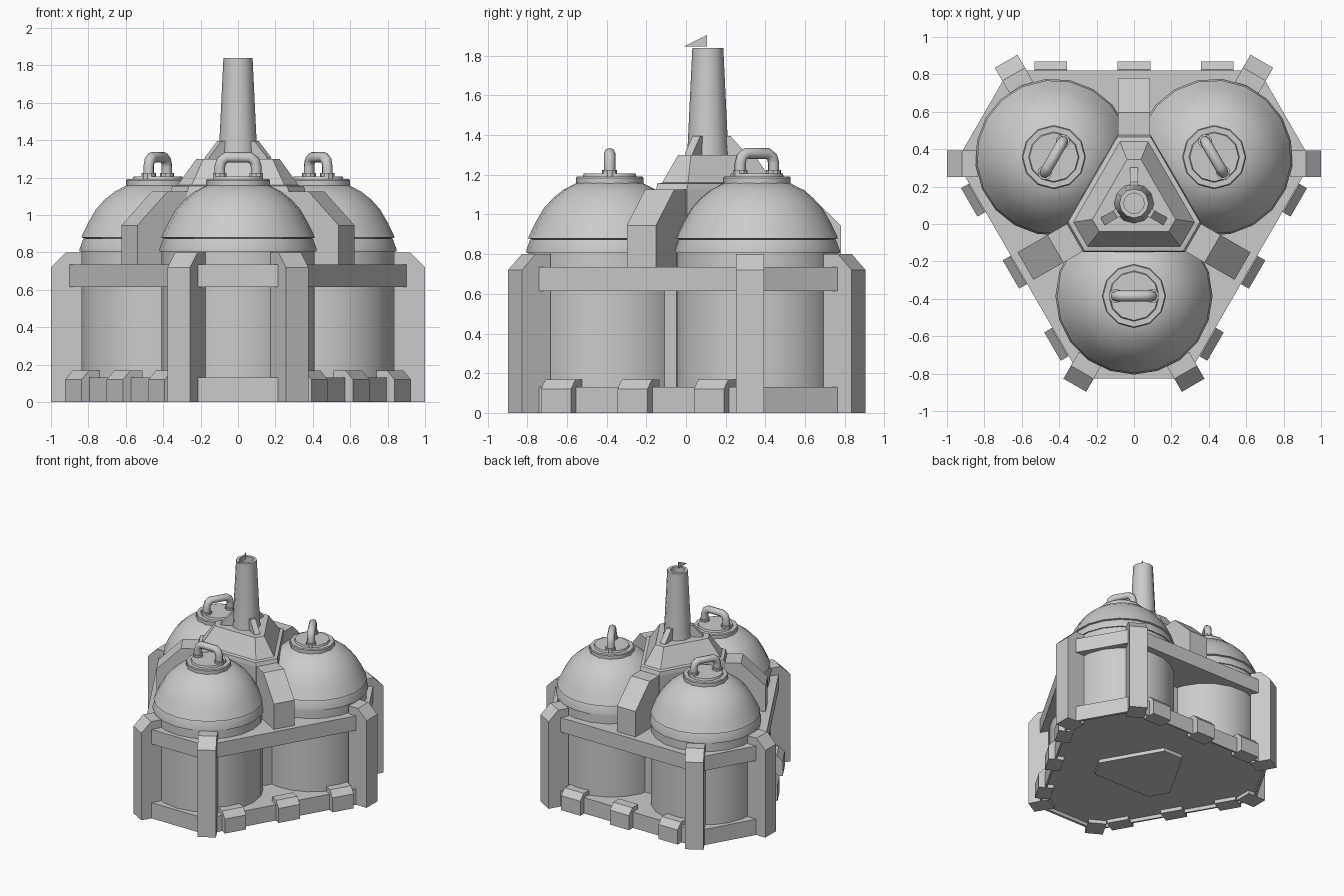
import bpy, bmesh
from math import cos, sin, pi, radians
from mathutils import Vector, Matrix

if "Cube" in bpy.data.objects:
    bpy.data.objects.remove(bpy.data.objects["Cube"])

CY = 0.11  # centre of the three-fold symmetry
TANKS = (-90, 30, 150)
GAPS = (90, 210, 330)


def frame(deg):
    """Local x = outward, y = tangent, about the symmetry axis."""
    return Matrix.Translation((0, CY, 0)) @ Matrix.Rotation(radians(deg), 4, 'Z')


def make(name, verts, faces, mat=Matrix(), smooth=False):
    bm = bmesh.new()
    vs = [bm.verts.new(mat @ Vector(v)) for v in verts]
    for f in faces:
        bm.faces.new([vs[i] for i in f])
    bmesh.ops.recalc_face_normals(bm, faces=bm.faces)
    me = bpy.data.meshes.new(name)
    bm.to_mesh(me)
    bm.free()
    ob = bpy.data.objects.new(name, me)
    bpy.context.collection.objects.link(ob)
    if smooth:
        smooth_object(ob)
    return ob


def smooth_object(ob):
    bpy.ops.object.select_all(action='DESELECT')
    ob.select_set(True)
    bpy.context.view_layer.objects.active = ob
    bpy.ops.object.shade_smooth_by_angle(angle=radians(32))


def loft(name, rings, mat=Matrix(), smooth=False):
    """Stack of equal-count rings, closed with a cap at both ends."""
    n = len(rings[0])
    verts = [v for r in rings for v in r]
    faces = [tuple(range(n)), tuple(range(len(verts) - n, len(verts)))]
    for k in range(len(rings) - 1):
        for i in range(n):
            j = (i + 1) % n
            faces.append((k * n + i, k * n + j, (k + 1) * n + j, (k + 1) * n + i))
    return make(name, verts, faces, mat, smooth)


def lathe(name, profile, sides, mat=Matrix()):
    rings = [[(r * cos(2 * pi * i / sides), r * sin(2 * pi * i / sides), z)
              for i in range(sides)] for r, z in profile]
    return loft(name, rings, mat, True)


def bracket(name, profile, width, deg, t=0):
    """Radial (r, z) profile extruded along the tangent."""
    return loft(name, [[(r, t + s * width / 2, z) for r, z in profile] for s in (-1, 1)],
                frame(deg))


def tri_ring(long_d, short_d, z):
    """Triangle with cut corners: long sides at long_d face GAPS, short sides face TANKS."""
    pts = []
    half = (long_d - short_d * 0.5) / 0.866
    for a in TANKS:
        m = frame(a)
        pts += [tuple(m @ Vector((short_d, s * half, z))) for s in (-1, 1)]
    return pts


# Base with a recessed underside, and upper frame plate
loft("base_plate", [tri_ring(0.695, 0.915, 0.03), tri_ring(0.695, 0.915, 0),
                    tri_ring(0.71, 0.935, 0), tri_ring(0.71, 0.935, 0.13)])
loft("upper_frame_plate", [tri_ring(0.71, 0.935, z) for z in (0.615, 0.735)])

# Tanks with collar, dome, lid and handle
body = [(0.41, 0.1), (0.41, 0.805), (0.42, 0.805), (0.42, 0.82), (0.40, 0.875)]
dome = [(0.39, 0.875), (0.412, 0.88), (0.375, 0.957), (0.333, 1.03),
        (0.285, 1.083), (0.232, 1.125), (0.17, 1.157), (0.12, 1.165)]
lid = [(0.17, 1.14), (0.17, 1.185), (0.165, 1.192), (0.135, 1.192), (0.13, 1.207)]
for a in TANKS:
    m = frame(a) @ Matrix.Translation((0.495, 0, 0))
    lathe("tank_body", body, 20, m)
    lathe("tank_dome", dome, 20, m)
    lathe("tank_lid", lid, 12, m)
    cu = bpy.data.curves.new("tank_handle", 'CURVE')
    cu.dimensions = '3D'
    cu.bevel_depth, cu.bevel_resolution = 0.029, 2
    path = [(-0.097, 1.19), (-0.097, 1.26), (-0.088, 1.29), (-0.062, 1.308)]
    path += [(-y, z) for y, z in reversed(path)]
    sp = cu.splines.new('POLY')
    sp.points.add(len(path) - 1)
    for p, (y, z) in zip(sp.points, path):
        p.co = (0, y, z, 1)
    sp.use_smooth = True
    handle = bpy.data.objects.new("tank_handle", cu)
    handle.matrix_world = m
    bpy.context.collection.objects.link(handle)
    for s in (-1, 1):
        lathe("handle_socket", [(0.038, 1.19), (0.038, 1.225)], 10,
              m @ Matrix.Translation((0, s * 0.097, 0)))

# Corner posts, buttresses, base clips and chimney fins
post = [(0.835, 0), (1.0, 0), (1.0, 0.72), (0.92, 0.80), (0.835, 0.80)]
buttress = [(0.15, 0.7), (0.67, 0.7), (0.67, 0.945), (0.485, 1.125), (0.15, 1.125)]
clip = [(0.64, 0), (0.76, 0), (0.76, 0.12), (0.715, 0.168), (0.64, 0.168)]
fin = [(0.05, 1.28), (0.20, 1.28), (0.19, 1.31), (0.115, 1.395), (0.05, 1.395)]
for a in GAPS:
    for s in (-1, 1):
        bracket("corner_post", post, 0.14, a + s * 30, s * 0.212)
    bracket("buttress", buttress, 0.17, a)
    for t in (-0.445, 0, 0.445):
        bracket("base_clip", clip, 0.175, a, t)
    bracket("chimney_fin", fin, 0.045, a)

# Central tower down to the floor, with a stepped ledge; long sides face the tanks
turn = frame(180) @ Matrix.Translation((0, -CY, 0))
loft("central_tower", [tri_ring(0.26, 0.365, 0.0), tri_ring(0.26, 0.365, 1.125),
                       tri_ring(0.255, 0.355, 1.155), tri_ring(0.23, 0.33, 1.16),
                       tri_ring(0.15, 0.235, 1.30)], turn)

# Hollow chimney
lathe("chimney", [(0.108, 1.28), (0.102, 1.34), (0.078, 1.84), (0.055, 1.84), (0.055, 1.55)],
      12, frame(0))

# Small flag-like fin over the chimney
make("chimney_tip", [(0, -0.01, 1.847), (0, 0.107, 1.847), (0, 0.107, 1.905)], [(0, 1, 2)])
